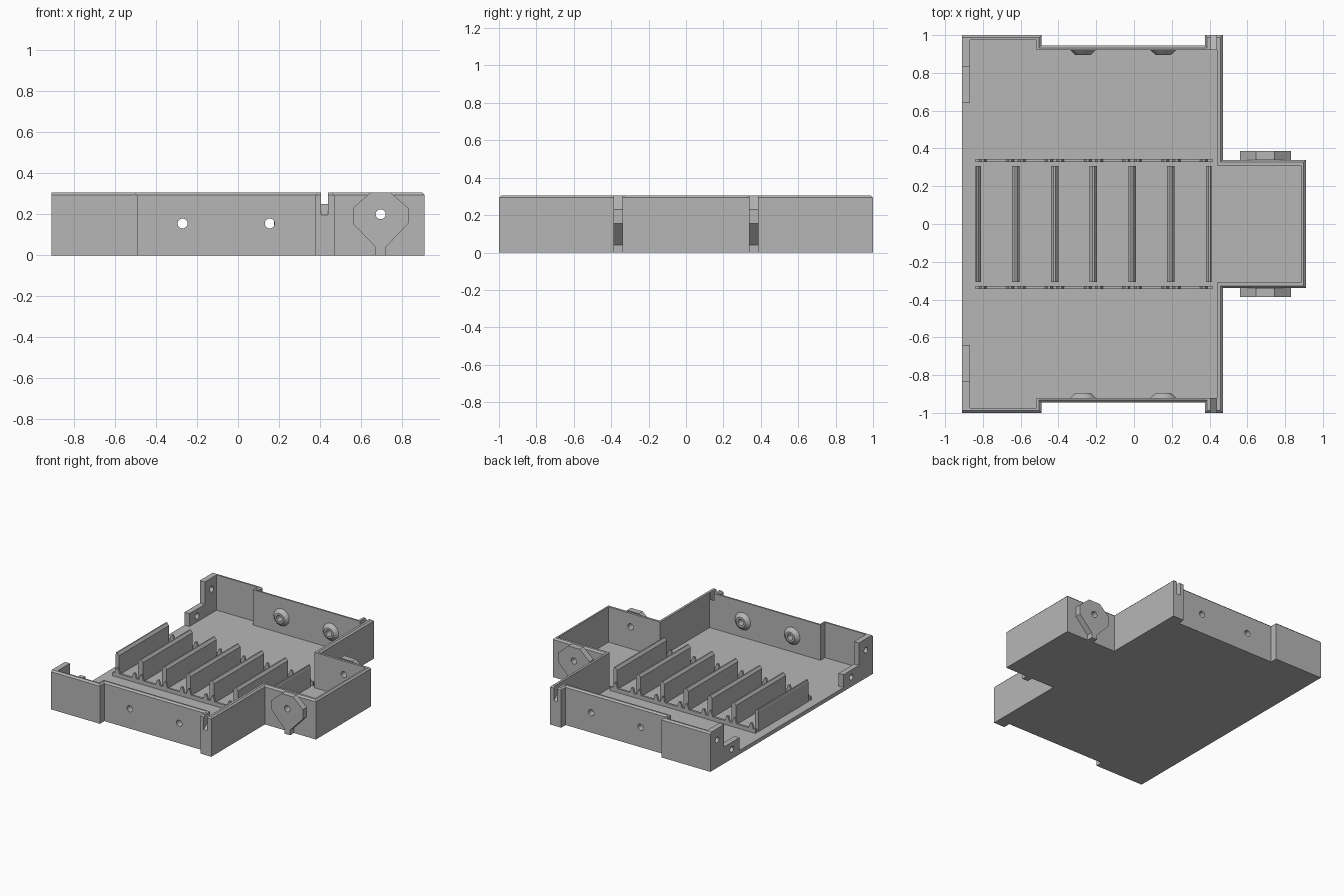
import bpy
import bmesh
import math
from mathutils import Vector, Matrix

if "Cube" in bpy.data.objects:
    bpy.data.objects.remove(bpy.data.objects["Cube"], do_unlink=True)

grey = bpy.data.materials.new("light_grey_plastic")
grey.use_nodes = True
colour = (0.47, 0.47, 0.47, 1)
grey.diffuse_color = colour
grey.node_tree.nodes["Principled BSDF"].inputs["Base Color"].default_value = colour

TOP, FLOOR, CHAMFER = 0.305, 0.03, 0.012


def make(name, bm):
    bmesh.ops.recalc_face_normals(bm, faces=bm.faces)
    mesh = bpy.data.meshes.new(name)
    bm.to_mesh(mesh)
    bm.free()
    mesh.materials.append(grey)
    obj = bpy.data.objects.new(name, mesh)
    bpy.context.collection.objects.link(obj)
    return obj


def loft(name, rings):
    """Join rings of 3D points and cap both ends."""
    bm = bmesh.new()
    loops = [[bm.verts.new(p) for p in ring] for ring in rings]
    n = len(loops[0])
    for a, b in zip(loops, loops[1:]):
        for i in range(n):
            j = (i + 1) % n
            bm.faces.new((a[i], a[j], b[j], b[i]))
    bm.faces.new(loops[0])
    bm.faces.new(loops[-1])
    return make(name, bm)


def prism(name, profile, axis, lo, hi):
    """Extrude a 2D profile along x, y or z."""
    def place(p, t):
        return {"x": (t, p[0], p[1]), "y": (p[0], t, p[1]), "z": (p[0], p[1], t)}[axis]
    return loft(name, [[place(p, t) for p in profile] for t in (lo, hi)])


def box(name, x0, x1, y0, y1, z0, z1):
    return prism(name, [(x0, y0), (x1, y0), (x1, y1), (x0, y1)], "z", z0, z1)


def cone(name, r0, r1, depth, centre, axis):
    bm = bmesh.new()
    turn = Vector((0, 0, 1)).rotation_difference(Vector(axis)).to_matrix().to_4x4()
    bmesh.ops.create_cone(bm, cap_ends=True, segments=32, radius1=r0, radius2=r1,
                          depth=depth, matrix=Matrix.Translation(centre) @ turn)
    return make(name, bm)


def cut(cutter, targets):
    for obj in targets:
        mod = obj.modifiers.new("cut", "BOOLEAN")
        mod.operation = "DIFFERENCE"
        mod.solver = "EXACT"
        mod.object = cutter
        bpy.context.view_layer.objects.active = obj
        bpy.ops.object.modifier_apply(modifier=mod.name)
    bpy.data.objects.remove(cutter, do_unlink=True)


def mirrored(half):
    return half + [(x, -y) for x, y in reversed(half)]


# Stepped tray outline, its chamfered rim and its inner edge
outer_half = [(-0.91, 1), (-0.49, 1), (-0.49, 0.945), (0.375, 0.945),
              (0.375, 1), (0.47, 1), (0.47, 0.34), (0.91, 0.34)]
inner_half = [(-0.91, 0.975), (-0.515, 0.975), (-0.515, 0.92), (0.44, 0.92),
              (0.44, 0.31), (0.885, 0.31)]
c = CHAMFER
rim_half = []
for i, (x, y) in enumerate(outer_half):
    shift = 0 if i == 0 else (c if i in (3, 4) else -c)
    rim_half.append((x + shift, y - c))
outer, rim, inner = mirrored(outer_half), mirrored(rim_half), mirrored(inner_half)

floor = prism("tray_floor", outer, "z", 0, FLOOR)
back_to_start = inner[::-1]
wall = loft("tray_wall", [
    [(x, y, FLOOR) for x, y in outer + back_to_start],
    [(x, y, TOP - c) for x, y in outer + back_to_start],
    [(x, y, TOP) for x, y in rim + back_to_start]])

knobs, bosses, end_tabs = [], [], []
knob_shape = [(0.67, 0), (0.72, 0), (0.72, 0.04), (0.83, 0.155), (0.83, 0.23),
              (0.745, TOP), (0.645, TOP), (0.56, 0.23), (0.56, 0.155), (0.67, 0.04)]
boss_x = (-0.27, 0.155)

for side, s in (("front", -1), ("back", 1)):
    # Angular mounting lugs outside the extension
    knobs.append(prism(side + "_mounting_lug", knob_shape, "y", s * 0.34, s * 0.387))
    # Conical screw bosses inside the recessed walls
    for x in boss_x:
        bosses.append(cone(side + "_screw_boss", 0.068, 0.04, 0.027,
                           (x, s * 0.9075, 0.155), (0, -s, 0)))
    # L-shaped tabs at the open end
    tab = [(s * 0.64, FLOOR), (s * 0.975, FLOOR), (s * 0.975, TOP),
           (s * 0.83, TOP), (s * 0.83, 0.13), (s * 0.64, 0.13)]
    end_tabs.append(prism(side + "_end_tab", tab, "x", -0.91, -0.867))
    # Cable slot with a sloping bottom
    slot = [(s * 0.9, 0.264), (s * 1.02, 0.182), (s * 1.02, 0.4), (s * 0.9, 0.4)]
    cut(prism("slot_cutter", slot, "x", 0.405, 0.438), [wall])

# Screw holes
for x in boss_x:
    cut(cone("hole_cutter", 0.024, 0.024, 2.4, (x, 0, 0.155), (0, 1, 0)), [wall] + bosses)
cut(cone("hole_cutter", 0.024, 0.024, 1.2, (0.695, 0, 0.2), (0, 1, 0)), [wall] + knobs)
for s, tab in zip((-1, 1), end_tabs):
    for y, z in ((0.915, 0.217), (0.735, 0.075)):
        cut(cone("hole_cutter", 0.022, 0.022, 0.2, (-0.89, s * y, z), (1, 0, 0)), [tab])

# Divider ribs with bevelled tops, and notched rails across their ends
rib_x = [-0.83 + 0.205 * i for i in range(7)]
for i, x in enumerate(rib_x):
    left = 0.01 if i == 0 else 0.02
    right = 0.01 if i == 6 else 0.02
    rib = [(x - left, FLOOR), (x + right, FLOOR), (x + right, 0.18),
           (x + 0.005, 0.2), (x - 0.005, 0.2), (x - left, 0.18)]
    prism("divider_rib", rib, "y", -0.307, 0.307)

for side, s in (("front", -1), ("back", 1)):
    y0, y1 = s * 0.328, s * 0.344
    box(side + "_rail", -0.84, 0.415, y0, y1, FLOOR, 0.06)
    for i, x in enumerate(rib_x):
        for d in (-0.03, 0.03):
            if (i == 0 and d < 0) or (i == 6 and d > 0):
                continue
            tooth = [(x + d - 0.02, 0.06), (x + d + 0.02, 0.06),
                     (x + d + 0.007, 0.1), (x + d - 0.007, 0.1)]
            prism(side + "_rail_tooth", tooth, "y", y0, y1)

# Round parts shade smoothly, corners stay sharp
for obj in bpy.context.view_layer.objects:
    obj.select_set(obj in bosses)
bpy.context.view_layer.objects.active = bosses[0]
bpy.ops.object.shade_smooth_by_angle(angle=math.radians(30))
